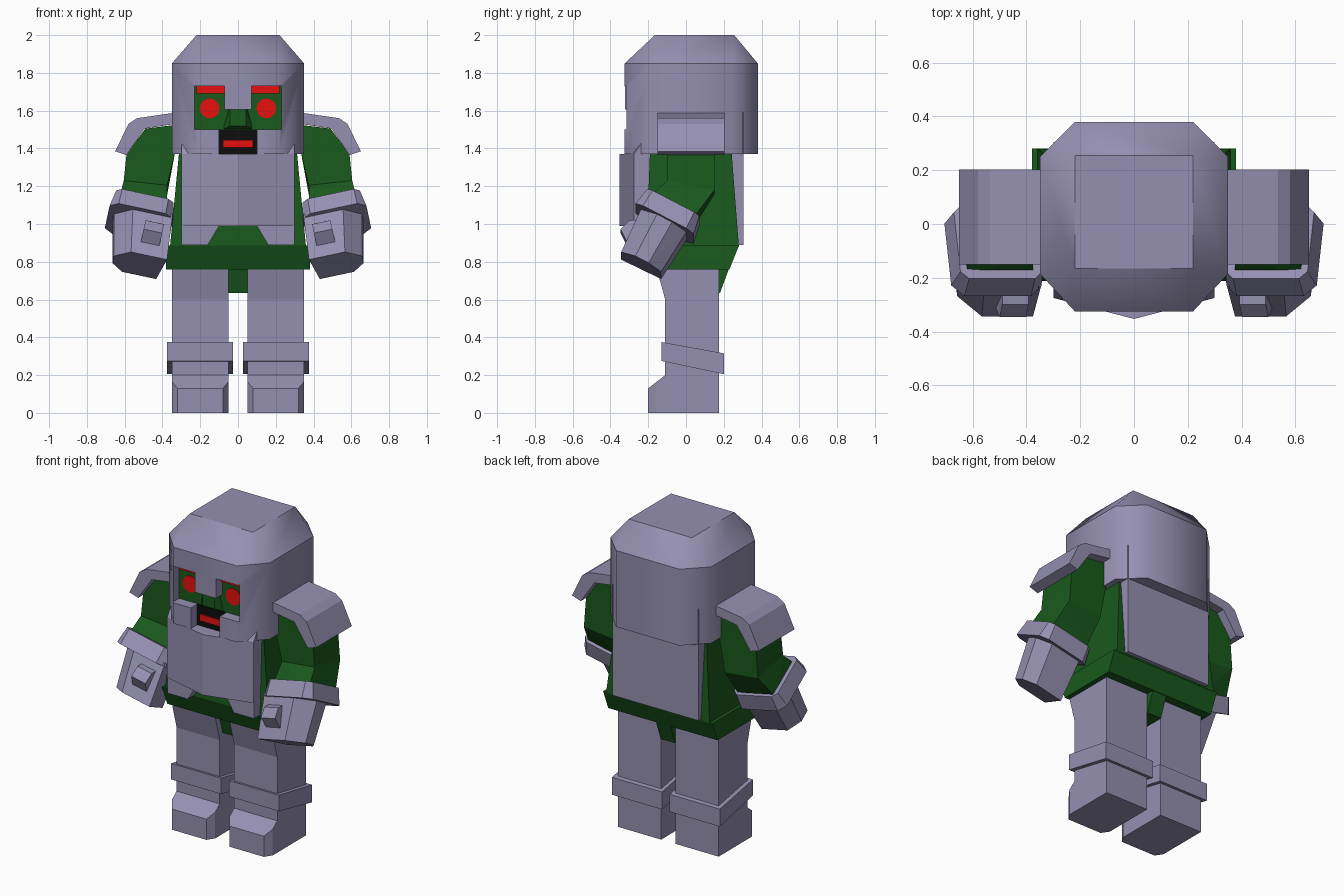
import bpy, bmesh
from math import radians, cos, sin, pi
from mathutils import Matrix, Vector

if "Cube" in bpy.data.objects:
    bpy.data.objects.remove(bpy.data.objects["Cube"])


def material(name, rgb):
    m = bpy.data.materials.new(name)
    m.diffuse_color = (*rgb, 1)
    m.use_nodes = True
    m.node_tree.nodes["Principled BSDF"].inputs["Base Color"].default_value = m.diffuse_color
    return m


STEEL = material("steel", (0.30, 0.28, 0.44))
GREEN = material("green", (0.01, 0.10, 0.012))
RED = material("red", (0.80, 0.005, 0.005))
BLACK = material("black", (0.004, 0.004, 0.004))


def finish(name, bm, mat, mirror=False):
    bmesh.ops.recalc_face_normals(bm, faces=bm.faces)
    me = bpy.data.meshes.new(name)
    bm.to_mesh(me)
    bm.free()
    me.materials.append(mat)
    ob = bpy.data.objects.new(name, me)
    bpy.context.collection.objects.link(ob)
    if mirror:
        ob.modifiers.new("Mirror", "MIRROR").use_axis = (True, False, False)
    return ob


def hull(name, pts, mat, mirror=False):
    """Convex solid around a few points."""
    bm = bmesh.new()
    for p in pts:
        bm.verts.new(p)
    res = bmesh.ops.convex_hull(bm, input=bm.verts)
    junk = {g for g in res["geom_interior"] + res["geom_unused"] if isinstance(g, bmesh.types.BMVert)}
    bmesh.ops.delete(bm, geom=list(junk), context="VERTS")
    bmesh.ops.dissolve_limit(bm, angle_limit=radians(1), verts=bm.verts, edges=bm.edges)
    return finish(name, bm, mat, mirror)


def prism(name, profile, axis, a, b, mat, mirror=False):
    """Extrude a 2D profile along x (profile y,z), y (profile x,z) or z (profile x,y)."""
    def place(p, t):
        return {"x": (t, p[0], p[1]), "y": (p[0], t, p[1]), "z": (p[0], p[1], t)}[axis]
    bm = bmesh.new()
    lo = [bm.verts.new(place(p, a)) for p in profile]
    hi = [bm.verts.new(place(p, b)) for p in profile]
    bm.faces.new(lo)
    bm.faces.new(hi)
    n = len(profile)
    for i in range(n):
        j = (i + 1) % n
        bm.faces.new((lo[i], lo[j], hi[j], hi[i]))
    return finish(name, bm, mat, mirror)


def box(name, x, y, z, mat, mirror=False):
    return prism(name, [(x[0], z[0]), (x[1], z[0]), (x[1], z[1]), (x[0], z[1])], "y", *y, mat, mirror)


def both(pts):
    return [(s * x, y, z) for x, y, z in pts for s in (1, -1)]


# Helmet: chamfered shell with a bevelled crown, smooth round the corners
plan = [(0.22, -0.325), (0.35, -0.185), (0.35, 0.25), (0.22, 0.38)]
helmet = hull("helmet", both([(x, y, z) for x, y in plan for z in (1.37, 1.85)]
                             + [(0.22, -0.165, 2.0), (0.22, 0.255, 2.0)]), STEEL)
me = helmet.data
for p in me.polygons:
    p.use_smooth = abs(p.normal.z) < 0.95
for e in me.edges:
    za, zb = (me.vertices[v].co.z for v in e.vertices)
    e.use_edge_sharp = abs(za - zb) < 0.01

# Face opening
cutter = prism("face_opening_cutter", [(-0.23, 1.5), (-0.1, 1.5), (-0.1, 1.3), (0.1, 1.3), (0.1, 1.5),
                                       (0.23, 1.5), (0.23, 1.73), (-0.23, 1.73)], "y", -0.5, -0.24, STEEL)
cutter.hide_render = True
cutter.hide_set(True)
cut = helmet.modifiers.new("Opening", "BOOLEAN")
cut.operation, cut.solver, cut.object = "DIFFERENCE", "EXACT", cutter

# Face
box("face", (-0.23, 0.23), (-0.257, -0.23), (1.5, 1.73), GREEN)
box("helmet_nose_guard", (-0.072, 0.072), (-0.322, -0.23), (1.605, 1.74), STEEL)
hull("nose", both([(0.042, -0.295, 1.605), (0.042, -0.295, 1.52), (0.045, -0.25, 1.605),
                   (0.08, -0.25, 1.5), (0.05, -0.25, 1.61)]), GREEN)
eye = [(0.15 + 0.052 * cos(i * pi / 10), 1.612 + 0.052 * sin(i * pi / 10)) for i in range(20)]
prism("eyes", eye, "y", -0.263, -0.25, RED, True)
box("eyebrows", (0.072, 0.22), (-0.27, -0.25), (1.69, 1.73), RED, True)
box("mouth", (-0.1, 0.1), (-0.262, -0.23), (1.37, 1.5), BLACK)
box("teeth", (-0.08, 0.08), (-0.27, -0.25), (1.405, 1.445), RED)

# Torso, waist and crotch
hull("torso", both([(0.36, -0.21, 0.88), (0.36, 0.28, 0.88), (0.33, -0.2, 1.17),
                    (0.31, -0.19, 1.4), (0.31, 0.24, 1.4)]), GREEN)
prism("waist", [(-0.16, 0.76), (-0.212, 0.885), (0.28, 0.885), (0.23, 0.76)], "x", -0.38, 0.38, GREEN)
prism("crotch", [(-0.12, 0.77), (-0.08, 0.635), (0.18, 0.635), (0.23, 0.77)], "x", -0.05, 0.05, GREEN)

# Breastplate with lower tabs and raised corners, and back plate
prism("breastplate", [(-0.3, -0.18), (-0.3, -0.275), (0, -0.353), (0.3, -0.275), (0.3, -0.18)],
      "z", 0.99, 1.37, STEEL)
prism("breastplate_tabs", [(0.1, 0.99), (0.16, 0.89), (0.3, 0.89), (0.3, 0.99)], "y", -0.27, -0.18, STEEL, True)
hull("breastplate_corners", [(0.3, -0.23, 1.44), (0.3, -0.275, 1.37), (0.262, -0.284, 1.37),
                             (0.3, -0.19, 1.37)], STEEL, True)
box("back_plate", (-0.3, 0.3), (0.2, 0.304), (0.89, 1.59), STEEL)

# Shoulder pads and upper arms
prism("shoulder_pads", [(0.33, 1.59), (0.35, 1.587), (0.535, 1.56), (0.58, 1.53), (0.65, 1.385),
                        (0.59, 1.365), (0.495, 1.505), (0.33, 1.53)], "y", -0.15, 0.203, STEEL, True)
hull("upper_arms", [(x, y, z - (0.05 if z < 1.3 and y > 0 else 0)) for y in (-0.1, 0.15) for x, z in
                    [(0.33, 1.525), (0.49, 1.505), (0.59, 1.37), (0.605, 1.23), (0.375, 1.205), (0.335, 1.37)]],
     GREEN, True)

# Forearm frame: tilted forward and splayed outward
M = (Matrix.Translation((0.515, -0.09, 1.045)) @ Matrix.Rotation(radians(-12), 4, "Y")
     @ Matrix.Rotation(radians(-28), 4, "X"))


def local(pts):
    return [M @ Vector(p) for p in pts]


def octagon(w, d, c, z):
    return [(sx * x, sy * y, z) for x, y in ((w - c, d), (w, d - c)) for sx in (1, -1) for sy in (1, -1)]


hull("forearms", [(0.375, -0.1, 1.205), (0.605, -0.1, 1.23), (0.375, 0.15, 1.155), (0.605, 0.15, 1.18)]
     + local([(x, y, 0) for x in (-0.13, 0.13) for y in (-0.13, 0.13)]), GREEN, True)
hull("wrist_cuffs", local(octagon(0.155, 0.155, 0.03, 0.05) + octagon(0.172, 0.175, 0.045, -0.05)), STEEL, True)

# Hands with thumbs
palm = [(-0.145, -0.125), (0.05, -0.125), (0.135, -0.04), (0.135, 0.04), (0.075, 0.115), (-0.11, 0.115)]
hull("hands", local([(x - 0.04, y - 0.005, -0.295) for x, y in palm]
                    + [(x * 1.1 - 0.005, y * 1.15, -0.03) for x, y in palm]), STEEL, True)
hull("thumbs", local([(x, y, z) for x in (-0.13, -0.03)
                      for y, z in [(-0.11, -0.08), (-0.175, -0.115), (-0.195, -0.18), (-0.12, -0.235)]]),
     STEEL, True)

# Legs, knee bands and boots
prism("legs", [(-0.157, 0.77), (-0.11, 0.6), (-0.11, 0.15), (0.175, 0.15), (0.175, 0.77)],
      "x", 0.05, 0.35, STEEL, True)
prism("leg_bands", [(-0.13, 0.375), (0.2, 0.315), (0.2, 0.205), (-0.13, 0.275)], "x", 0.027, 0.375, STEEL, True)
hull("boots", [(0.2 + s * x, y, z) for s in (1, -1) for x, y, z in
               [(0.12, -0.2, 0), (0.15, -0.155, 0), (0.15, 0.175, 0), (0.12, -0.2, 0.13),
                (0.15, -0.155, 0.165), (0.15, -0.11, 0.2), (0.15, 0.175, 0.2)]], STEEL, True)
